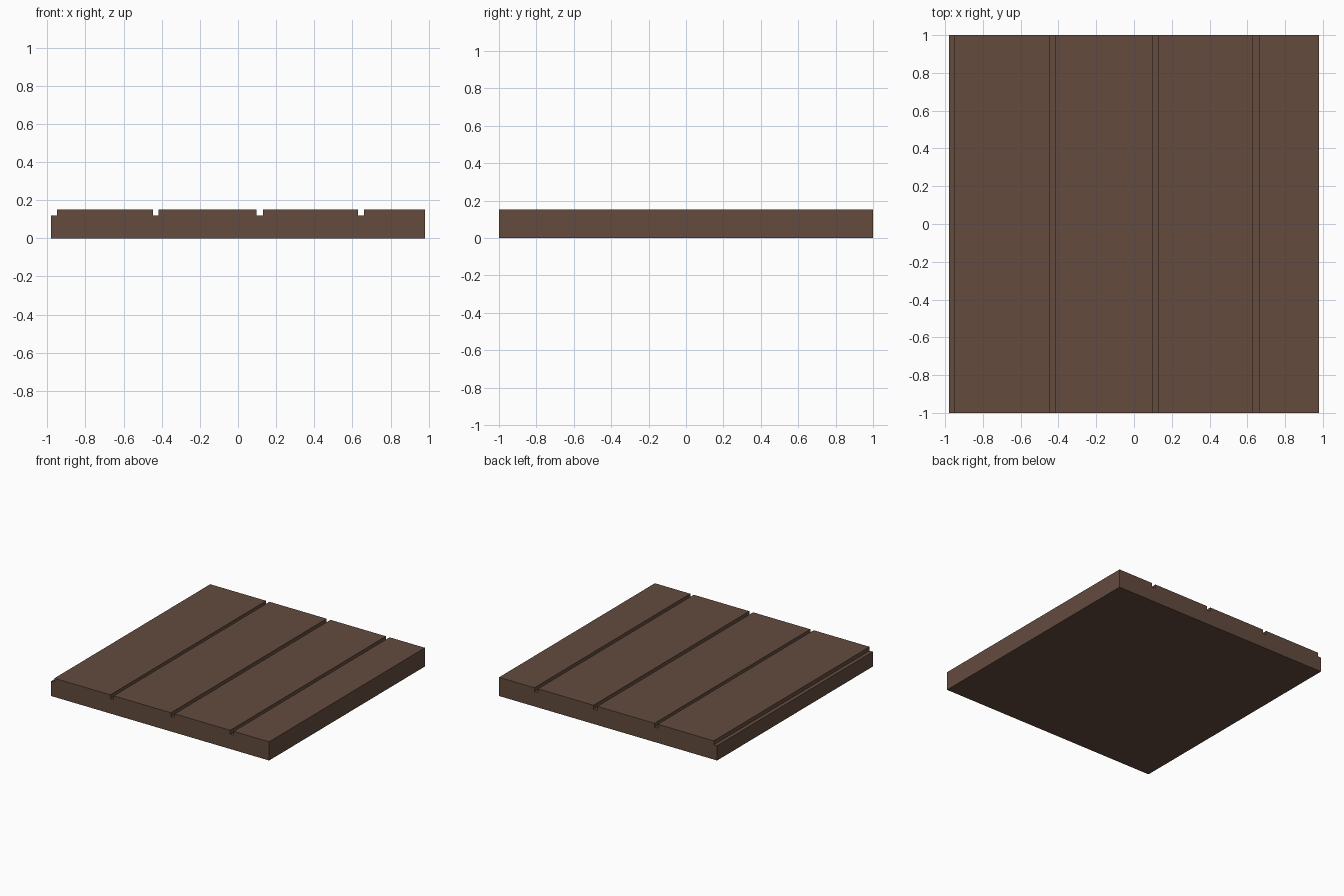
import bpy, bmesh

if "Cube" in bpy.data.objects:
    bpy.data.objects.remove(bpy.data.objects["Cube"])

X0, X1 = -0.98, 0.98          # slab sides
TOP, GROOVE = 0.152, 0.12     # plank surface and groove floor
PLANKS = [(-0.95, -0.447), (-0.417, 0.097), (0.131, 0.63), (0.662, X1)]

wood = bpy.data.materials.new("dark brown wood")
wood.diffuse_color = (0.125, 0.070, 0.048, 1)
wood.use_nodes = True
wood.node_tree.nodes["Principled BSDF"].inputs["Base Color"].default_value = wood.diffuse_color

# Cross-section: flat base, rebate on the left, raised planks with grooves between
profile = [(X1, 0), (X0, 0), (X0, GROOVE)]
for a, b in PLANKS:
    profile += [(a, GROOVE), (a, TOP), (b, TOP)]
    if b < X1:
        profile.append((b, GROOVE))

# Extrude the section from front to back
bm = bmesh.new()
face = bm.faces.new([bm.verts.new((x, -1, z)) for x, z in profile])
ext = bmesh.ops.extrude_face_region(bm, geom=[face], use_keep_orig=True)
moved = [g for g in ext["geom"] if isinstance(g, bmesh.types.BMVert)]
bmesh.ops.translate(bm, verts=moved, vec=(0, 2, 0))
bmesh.ops.recalc_face_normals(bm, faces=bm.faces)

mesh = bpy.data.meshes.new("plank_floor")
bm.to_mesh(mesh)
bm.free()
mesh.materials.append(wood)
floor = bpy.data.objects.new("plank_floor", mesh)
bpy.context.collection.objects.link(floor)
